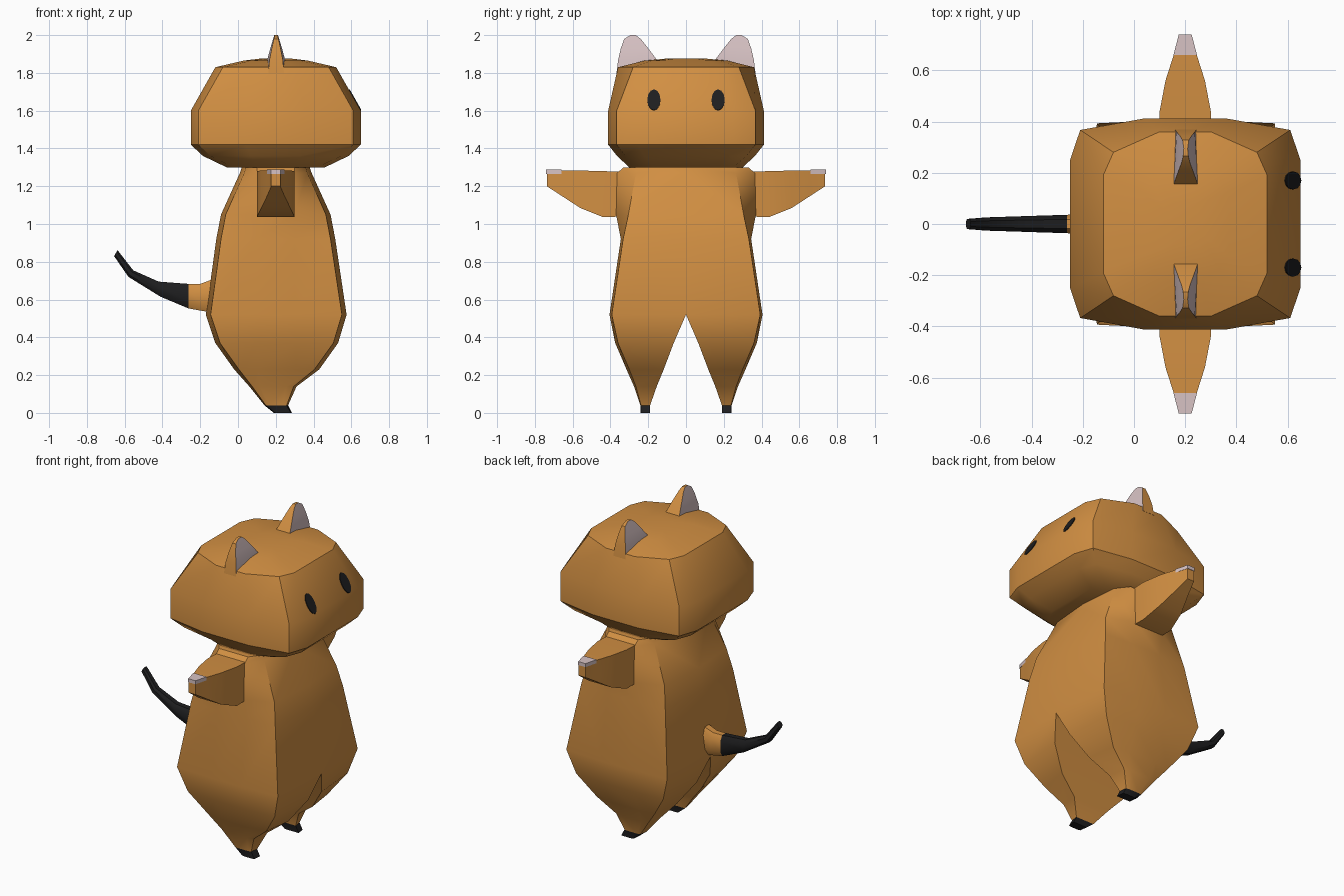
import bpy, bmesh, math
from mathutils import Vector

if "Cube" in bpy.data.objects:
    bpy.data.objects.remove(bpy.data.objects["Cube"])


def material(name, rgb):
    m = bpy.data.materials.new(name)
    m.diffuse_color = (*rgb, 1)
    m.use_nodes = True
    m.node_tree.nodes["Principled BSDF"].inputs["Base Color"].default_value = m.diffuse_color
    return m


FUR = material("orange fur", (0.64, 0.275, 0.055))
DARK = material("black", (0.013, 0.013, 0.014))
PINK = material("pale pink", (0.68, 0.54, 0.55))


def loft(name, rings, mats, rule=None, mirror=False, angle=35):
    """Skin a list of equal-length closed rings, cap the ends, mirror in y."""
    bm = bmesh.new()
    rows = [[bm.verts.new(p) for p in r] for r in rings]
    n = len(rows[0])
    for a, b in zip(rows, rows[1:]):
        for i in range(n):
            j = (i + 1) % n
            bm.faces.new((a[i], a[j], b[j], b[i]))
    bm.faces.new(rows[0][::-1])
    bm.faces.new(rows[-1])
    # drop walls lying on the mirror plane
    inner = [f for f in bm.faces if all(abs(v.co.y) < 1e-5 for v in f.verts)]
    if mirror:
        bmesh.ops.delete(bm, geom=inner, context='FACES')
        copy = bmesh.ops.duplicate(bm, geom=bm.verts[:] + bm.edges[:] + bm.faces[:])
        for v in copy["geom"]:
            if isinstance(v, bmesh.types.BMVert):
                v.co.y *= -1
        bmesh.ops.remove_doubles(bm, verts=bm.verts, dist=1e-5)
    bmesh.ops.recalc_face_normals(bm, faces=bm.faces)
    bm.normal_update()
    for f in bm.faces:
        f.smooth = True
        if rule:
            f.material_index = rule(f.calc_center_median(), f.normal)
    for e in bm.edges:
        e.smooth = len(e.link_faces) == 2 and e.calc_face_angle() < math.radians(angle)
    me = bpy.data.meshes.new(name)
    bm.to_mesh(me)
    bm.free()
    for m in mats:
        me.materials.append(m)
    ob = bpy.data.objects.new(name, me)
    bpy.context.collection.objects.link(ob)
    return ob


# body and legs: half rings (z, back x, front x, inner y, corner y, side y)
def body_ring(z, xb, xf, yi, yc, ys):
    w, c = xf - xb, (xf + xb) / 2
    k, s = min(0.025, 0.06 * w), min(0.1, 0.28 * w)
    return [(xf, yi, z), (xf - k, yc, z), (c + s, ys, z),
            (c - s, ys, z), (xb + k, yc, z), (xb, yi, z)]


body = [(1.30, .02, .38, 0, .25, .33), (1.27, .01, .39, 0, .265, .365),
        (1.05, -.09, .49, 0, .305, .37), (.92, -.115, .515, 0, .333, .345),
        (.52, -.17, .575, 0, .393, .405), (.37, -.12, .53, .065, .36, .375),
        (.23, -.02, .43, .118, .30, .315), (.14, .06, .31, .155, .265, .275),
        (.04, .14, .265, .19, .238, .242), (0, .19, .285, .19, .238, .242)]
loft("body_and_legs", [body_ring(*b) for b in body], [FUR, DARK],
     lambda c, n: int(c.z < 0.041), mirror=True)


# head: rings (z, back x, front x, corner y, side y, side point offset)
def head_ring(z, xb, xf, yc, ys, s):
    yf, k, c = 0.68 * yc, 0.04, (xf + xb) / 2
    half = [(xf, yf), (xf - k, yc), (c + s, ys), (c - s, ys), (xb + k, yc), (xb, yf)]
    return [(x, y, z) for x, y in half] + [(x, -y, z) for x, y in half[::-1]]


head = [(1.30, -.06, .46, .25, .30, .1), (1.36, -.185, .585, .32, .365, .13),
        (1.42, -.25, .65, .367, .412, .16), (1.60, -.25, .65, .367, .412, .16),
        (1.83, -.12, .52, .28, .36, .1), (1.865, .03, .37, .18, .22, .06),
        (1.876, .12, .28, .08, .1, .03)]
loft("head", [head_ring(*h) for h in head], [FUR])


# arms: square rings along y (y, half width, bottom z, top z)
def arm_ring(y, h, z0, z1):
    return [(.2 - h, y, z0), (.2 + h, y, z0), (.2 + h, y, z1), (.2 - h, y, z1)]


arm = [(.30, .10, 1.04, 1.275), (.44, .10, 1.037, 1.28), (.56, .077, 1.085, 1.283),
       (.66, .045, 1.15, 1.284), (.737, .024, 1.20, 1.284)]
loft("arms", [arm_ring(*a) for a in arm], [FUR], mirror=True)
# pale tips on top of the arms
loft("arm_tips", [arm_ring(.66, .046, 1.266, 1.288), arm_ring(.74, .025, 1.266, 1.288)],
     [PINK], mirror=True)


# ears: rings (z, inner y, outer y, half width), pale on the wide faces
def ear_ring(z, y0, y1, h):
    o = 0.75 * h
    return [(.202 - h, y0, z), (.202 + h, y0, z), (.202 + o, y1, z), (.202 - o, y1, z)]


ear = [(1.80, .11, .368, .055), (1.87, .155, .359, .047), (1.93, .20, .345, .031),
       (1.98, .24, .327, .016), (2.0, .265, .295, .010)]
loft("ears", [ear_ring(*e) for e in ear], [FUR, PINK],
     lambda c, n: int(abs(n.x) > 0.75), mirror=True)

# tail: top and bottom outline points in x/z, plus half width
tail = [(-.10, .72, -.12, .53, .045), (-.20, .683, -.19, .54, .038),
        (-.262, .683, -.262, .553, .036), (-.42, .695, -.41, .615, .031),
        (-.555, .755, -.58, .72, .026), (-.638, .862, -.656, .83, .02)]


def tail_ring(xt, zt, xb, zb, w):
    c = Vector(((xt + xb) / 2, 0, (zt + zb) / 2))
    up = Vector((xt, 0, zt)) - c
    return [c + up * a + Vector((0, w * b, 0)) for a, b in
            ((1, .5), (.5, 1), (-.5, 1), (-1, .5), (-1, -.5), (-.5, -1), (.5, -1), (1, -.5))]


loft("tail", [tail_ring(*t) for t in tail], [FUR, DARK], lambda c, n: int(c.x < -0.261))

# eyes: thin oval plates on the sloping face
up, out = Vector((-.492, 0, .871)), Vector((.871, 0, .492))
centre = Vector((.619, .17, 1.656))


def eye_ring(d):
    return [centre + out * d + up * .063 * math.sin(t) + Vector((0, .035 * math.cos(t), 0))
            for t in (math.tau * i / 12 for i in range(12))]


loft("eyes", [eye_ring(-.004), eye_ring(.004)], [DARK], mirror=True)
